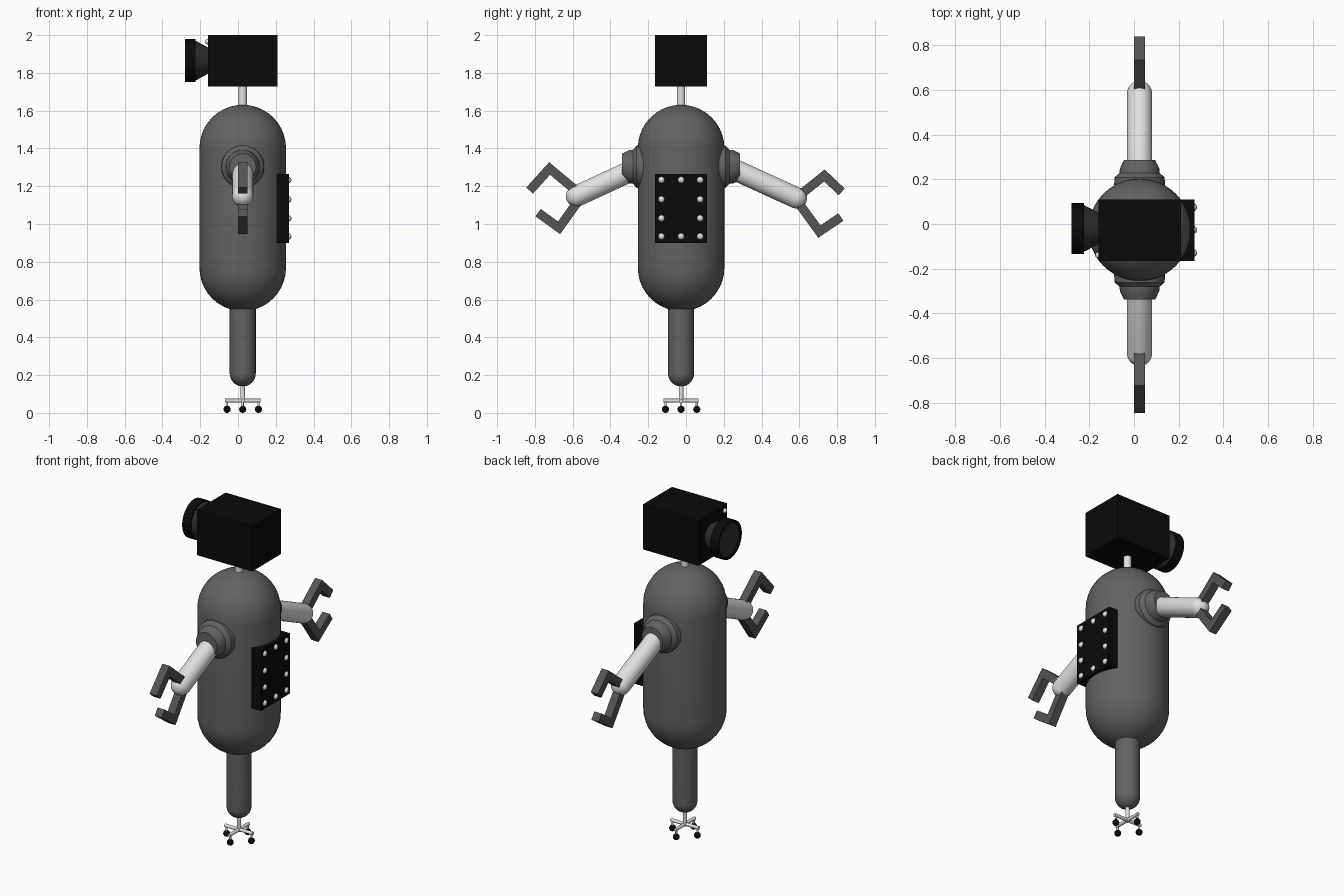
import bpy, bmesh, math
from mathutils import Vector

cube = bpy.data.objects.get("Cube")
if cube:
    bpy.data.objects.remove(cube)

CX, CY = 0.025, -0.026          # axis of the body


def material(name, v):
    m = bpy.data.materials.new(name)
    m.use_nodes = True
    m.diffuse_color = (v, v, v, 1)
    m.node_tree.nodes["Principled BSDF"].inputs["Base Color"].default_value = (v, v, v, 1)
    return m


GREY = material("body grey", 0.125)
BLACK = material("black", 0.003)
LIGHT = material("light grey", 0.75)
CLAW = material("claw grey", 0.09)
GLASS = material("lens grey", 0.03)


def finish(name, bm, mat, smooth=True):
    bmesh.ops.recalc_face_normals(bm, faces=bm.faces)
    me = bpy.data.meshes.new(name)
    bm.to_mesh(me)
    bm.free()
    me.materials.append(mat)
    ob = bpy.data.objects.new(name, me)
    bpy.context.collection.objects.link(ob)
    if smooth:
        bpy.ops.object.select_all(action='DESELECT')
        ob.select_set(True)
        bpy.context.view_layer.objects.active = ob
        bpy.ops.object.shade_smooth_by_angle(angle=math.radians(35))
    return ob


def lathe(name, profile, mat, start, axis, segs=32):
    """Spin (radius, distance) points around an axis."""
    bm = bmesh.new()
    verts = [bm.verts.new((r, 0, h)) for r, h in profile]
    edges = [bm.edges.new(p) for p in zip(verts, verts[1:])]
    bmesh.ops.spin(bm, geom=verts + edges, cent=(0, 0, 0), axis=(0, 0, 1),
                   angle=math.tau, steps=segs, use_duplicate=False)
    bmesh.ops.remove_doubles(bm, verts=bm.verts, dist=1e-5)
    bm.transform(Vector(axis).to_track_quat('Z', 'Y').to_matrix().to_4x4())
    bmesh.ops.translate(bm, verts=bm.verts, vec=start)
    return finish(name, bm, mat)


def rod(name, a, b, r, mat, round_start=False, round_end=False, segs=32):
    """Cylinder from a to b, with optional domed ends beyond each point."""
    a, b = Vector(a), Vector(b)
    length = (b - a).length
    n = 10
    arc = [(r * math.cos(i * math.pi / 2 / n), r * math.sin(i * math.pi / 2 / n)) for i in range(n + 1)]
    low = [(x, -h) for x, h in reversed(arc)] if round_start else [(0, 0), (r, 0)]
    high = [(x, length + h) for x, h in arc] if round_end else [(r, length), (0, length)]
    return lathe(name, low + high, mat, a, b - a, segs)


def box(name, lo, hi, mat):
    lo, hi = Vector(lo), Vector(hi)
    bm = bmesh.new()
    bmesh.ops.create_cube(bm, size=1)
    bmesh.ops.scale(bm, verts=bm.verts, vec=hi - lo)
    bmesh.ops.translate(bm, verts=bm.verts, vec=(lo + hi) / 2)
    return finish(name, bm, mat, False)


def ball(name, pos, r, mat):
    bm = bmesh.new()
    bmesh.ops.create_uvsphere(bm, u_segments=16, v_segments=10, radius=r)
    bmesh.ops.translate(bm, verts=bm.verts, vec=pos)
    return finish(name, bm, mat)


def claw(name, path, width, mat):
    """Square bar with one mitred bend, following (y, z) points."""
    p = [Vector(q) for q in path]
    d1, d2 = (p[1] - p[0]).normalized(), (p[2] - p[1]).normalized()
    n1, n2 = Vector((-d1.y, d1.x)), Vector((-d2.y, d2.x))
    mitre = (n1 + n2) / (1 + n1.dot(n2))
    bm = bmesh.new()
    rings = []
    for q, n in zip(p, (n1, mitre, n2)):
        corners = [(q + n * s * width / 2, x) for s, x in ((1, 1), (1, -1), (-1, -1), (-1, 1))]
        rings.append([bm.verts.new((CX + x * width / 2, c.x, c.y)) for c, x in corners])
    for a, b in zip(rings, rings[1:]):
        for i in range(4):
            j = (i + 1) % 4
            bm.faces.new((a[i], a[j], b[j], b[i]))
    bm.faces.new(rings[0])
    bm.faces.new(rings[2])
    return finish(name, bm, mat, False)


# Body, neck and leg
rod("body", (CX, CY, 0.768), (CX, CY, 1.402), 0.229, GREY, True, True, 48)
rod("neck", (CX, CY, 1.58), (CX, CY, 1.76), 0.022, LIGHT)
rod("leg", (CX, CY, 0.209), (CX, CY, 0.62), 0.069, GREY, True)

# Rolling base with four spokes
rod("base_post", (CX, CY, 0.055), (CX, CY, 0.16), 0.012, LIGHT, segs=16)
for i in range(4):
    dx, dy = ((1, 0), (0, 1), (-1, 0), (0, -1))[i]
    x, y = CX + dx * 0.083, CY + dy * 0.083
    rod(f"spoke_{i}", (CX, CY, 0.065), (CX + dx * 0.093, CY + dy * 0.093, 0.065), 0.01, LIGHT, segs=16)
    rod(f"caster_stem_{i}", (x, y, 0.025), (x, y, 0.062), 0.006, LIGHT, segs=12)
    ball(f"caster_{i}", (x, y, 0.019), 0.019, BLACK)

# Head with lens and indicator lamp
box("head", (-0.16, -0.165, 1.727), (0.21, 0.11, 2.0), BLACK)
lathe("lens_cone", [(0, 0), (0.065, 0), (0.108, 0.08), (0, 0.08)], GLASS,
      (-0.15, -0.02, 1.865), (-1, 0, 0))
lathe("lens_ring", [(0, 0), (0.114, 0), (0.114, 0.055), (0.1, 0.055), (0.1, 0.04), (0, 0.04)],
      BLACK, (-0.225, -0.02, 1.865), (-1, 0, 0))
lathe("lens_glass", [(0, 0), (0.099, 0), (0.099, 0.005), (0, 0.005)], GLASS,
      (-0.264, -0.02, 1.865), (-1, 0, 0))
ball("indicator_lamp", (-0.16, -0.14, 1.965), 0.014, LIGHT)

# Chest panel with studs around its rim
box("panel", (0.18, -0.165, 0.9), (0.27, 0.11, 1.265), BLACK)
for col, y in enumerate((-0.13, CY, 0.075)):
    for row, z in enumerate((0.934, 1.03, 1.13, 1.233)):
        if col != 1 or row in (0, 3):
            ball(f"stud_{col}_{row}", (0.265, y, z), 0.018, LIGHT)

# Shoulders, arms and claws
ARMS = (
    ("back", 1, (0.585, 1.138),
     ((0.59, 1.143), (0.733, 1.257), (0.824, 1.17)),
     ((0.59, 1.12), (0.706, 0.96), (0.82, 1.037))),
    ("front", -1, (-0.58, 1.147),
     ((-0.58, 1.175), (-0.722, 1.294), (-0.828, 1.177)),
     ((-0.575, 1.115), (-0.672, 0.98), (-0.783, 1.06))),
)
for side, s, hand, upper, lower in ARMS:
    lathe(f"{side}_shoulder", [(0, 0.15), (0.114, 0.2), (0.112, 0.235), (0.09, 0.255),
                               (0.088, 0.275), (0.07, 0.312), (0, 0.312)],
          GREY, (CX, CY, 1.303), (0, s, 0))
    rod(f"{side}_arm", (CX, s * 0.24 - 0.01, 1.3), (CX, *hand), 0.056, LIGHT, True, True)
    claw(f"{side}_upper_claw", upper, 0.048, CLAW)
    claw(f"{side}_lower_claw", lower, 0.048, CLAW)
